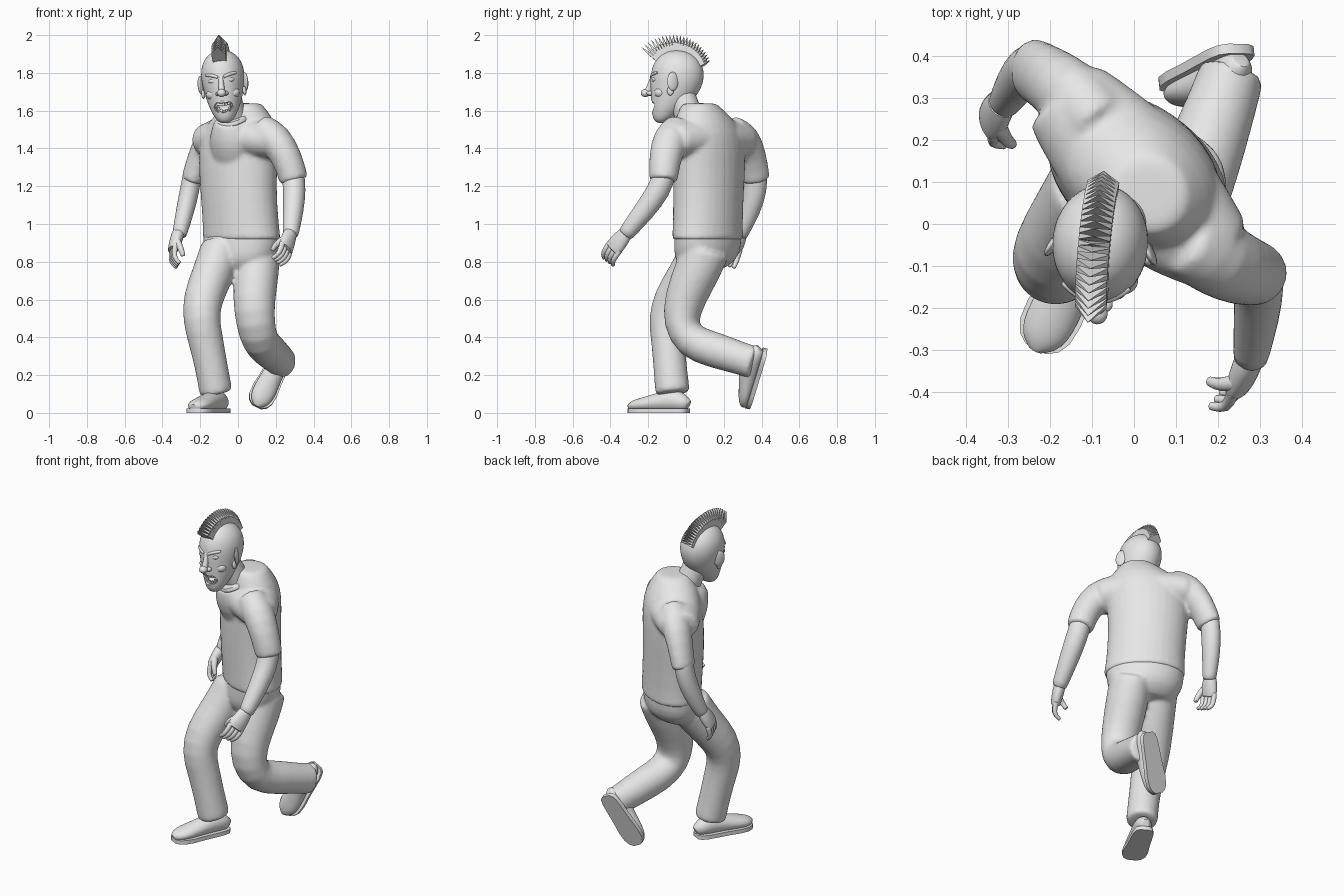
import bpy, bmesh, math
from mathutils import Vector, Matrix

cube = bpy.data.objects.get("Cube")
if cube:
    bpy.data.objects.remove(cube, do_unlink=True)

grey = bpy.data.materials.new("plain grey")
grey.use_nodes = True
grey.diffuse_color = (0.8, 0.8, 0.8, 1)
grey.node_tree.nodes["Principled BSDF"].inputs["Base Color"].default_value = (0.8, 0.8, 0.8, 1)


def select(*objs):
    bpy.ops.object.select_all(action='DESELECT')
    for o in objs:
        o.select_set(True)
    bpy.context.view_layer.objects.active = objs[0]


def modify(o, kind, **settings):
    mod = o.modifiers.new(kind.lower(), kind)
    for key, value in settings.items():
        setattr(mod, key, value)
    select(o)
    bpy.ops.object.modifier_apply(modifier=mod.name)


def smooth(o, angle=40):
    select(o)
    bpy.ops.object.shade_smooth_by_angle(angle=math.radians(angle))


def make(name, bm, matrix=None):
    if matrix:
        bm.transform(matrix)
    bmesh.ops.recalc_face_normals(bm, faces=bm.faces)
    mesh = bpy.data.meshes.new(name)
    bm.to_mesh(mesh)
    bm.free()
    mesh.materials.append(grey)
    o = bpy.data.objects.new(name, mesh)
    bpy.context.collection.objects.link(o)
    return o


def loft(name, pts, side=(1, 0, 0), normal=None, sides=16, matrix=None, level=1, crisp=True):
    """Skin elliptical rings (x, y, z, half width, half depth) along a path."""
    pts = [Vector(p) for p in pts]
    if crisp:
        pts = [pts[0], pts[0].lerp(pts[1], 0.1), *pts[1:-1], pts[-1].lerp(pts[-2], 0.1), pts[-1]]
    bm, rings = bmesh.new(), []
    for i, p in enumerate(pts):
        a, b = pts[max(i - 1, 0)], pts[min(i + 1, len(pts) - 1)]
        t = Vector(normal) if normal else Vector(b[:3]) - Vector(a[:3])
        t.normalize()
        u = Vector(side)
        u = (u - t * u.dot(t)).normalized()
        v = t.cross(u)
        rings.append([bm.verts.new(Vector(p[:3]) + u * p[3] * math.cos(k) + v * p[4] * math.sin(k))
                      for k in (math.tau * j / sides for j in range(sides))])
    for r, s in zip(rings, rings[1:]):
        for j in range(sides):
            bm.faces.new((r[j], r[j - 1], s[j - 1], s[j]))
    bm.faces.new(rings[0])
    bm.faces.new(rings[-1])
    o = make(name, bm, matrix)
    modify(o, 'SUBSURF', levels=level)
    smooth(o)
    return o


def ball(name, centre, scale, matrix, tilt=0):
    bm = bmesh.new()
    bmesh.ops.create_uvsphere(bm, u_segments=20, v_segments=12, radius=1)
    m = matrix @ Matrix.Translation(centre) @ Matrix.Rotation(tilt, 4, 'Z') @ Matrix.Diagonal((*scale, 1))
    o = make(name, bm, m)
    smooth(o)
    return o


def fuse(name, *objs):
    """Melt overlapping volumes into one skin."""
    select(*objs)
    bpy.ops.object.join()
    o = objs[0]
    o.name = name
    modify(o, 'REMESH', mode='VOXEL', voxel_size=0.011)
    modify(o, 'SMOOTH', factor=0.5, iterations=6)
    smooth(o, 60)


def heading(degrees):
    return math.cos(math.radians(degrees)), math.sin(math.radians(degrees)), 0


UP = (0, 0, 1)

# Shirt: twisted torso, shoulder yoke and two short sleeves
torso = loft("torso", [(.02, .115, .91, .235, .165), (.015, .115, 1.0, .225, .165), (0, .12, 1.2, .225, .17),
                       (0, .125, 1.38, .24, .17), (.01, .12, 1.49, .23, .16), (.025, .09, 1.57, .17, .135),
                       (.035, .07, 1.64, .09, .09)], heading(-37), UP)
yoke = loft("yoke", [(-.17, .31, 1.44, .09, .11), (-.1, .23, 1.45, .11, .14), (.04, .07, 1.46, .12, .175),
                     (.15, -.03, 1.45, .11, .13), (.21, -.075, 1.44, .09, .1)], UP)
chest = loft("chest", [(-.02, .07, 1.32, .12, .1), (-.02, .03, 1.44, .14, .13), (-.035, .0, 1.52, .11, .105),
                       (-.04, -.015, 1.555, .085, .085)], heading(-25))
left_sleeve = loft("left_sleeve", [(.12, -.03, 1.49, .09, .1), (.2, -.085, 1.45, .095, .1),
                                   (.262, -.112, 1.35, .082, .088), (.298, -.12, 1.225, .078, .076)])
right_sleeve = loft("right_sleeve", [(-.08, .23, 1.48, .09, .1), (-.145, .305, 1.45, .088, .1),
                                     (-.2, .345, 1.36, .068, .085), (-.245, .37, 1.225, .06, .078)])
fuse("shirt", torso, yoke, chest, left_sleeve, right_sleeve)

# Trousers: pelvis, planted right leg and trailing left leg
pelvis = loft("pelvis", [(.018, .115, .97, .226, .156), (.015, .115, .88, .224, .16), (.01, .105, .81, .2, .15),
                         (.0, .09, .765, .14, .1)], heading(-35), UP)
right_leg = loft("right_leg", [(-.085, .1, .87, .115, .13), (-.135, .02, .73, .112, .115),
                               (-.19, -.07, .6, .108, .11), (-.195, -.105, .49, .1, .1),
                               (-.17, -.095, .38, .095, .09), (-.142, -.085, .25, .088, .09),
                               (-.115, -.07, .1, .09, .094)])
left_leg = loft("left_leg", [(.115, .11, .88, .11, .13), (.1, .06, .75, .122, .125), (.083, -.01, .6, .115, .112),
                             (.092, -.03, .47, .105, .1), (.115, .02, .375, .1, .1),
                             (.165, .16, .33, .097, .098), (.215, .3, .285, .084, .087),
                             (.235, .365, .265, .08, .09)])
fuse("trousers", pelvis, right_leg, left_leg)


# Shoes: upper and sole share the same stations from heel to toe
def shoe(name, heel, toe, up):
    y, z = -Vector(toe).normalized(), Vector(up)
    z = (z - y * z.dot(y)).normalized()
    m = Matrix((y.cross(z), y, z)).transposed().to_4x4()
    m.translation = heel
    stations = [(0, .02, .06), (.015, .04, .08), (.05, .05, .11), (.1, .053, .12), (.18, .057, .1),
                (.25, .064, .08), (.3, .06, .068), (.33, .045, .055), (.347, .02, .04)]
    loft(name + "_upper", [(0, -s, h / 2 + .006, w, h / 2) for s, w, h in stations], matrix=m)
    bm = bmesh.new()
    rim = [(w + .007, -s) for s, w, h in stations] + [(-w - .007, -s) for s, w, h in reversed(stations)]
    base = bm.faces.new([bm.verts.new((x, y, 0)) for x, y in rim])
    top = bmesh.ops.extrude_face_region(bm, geom=[base])["geom"]
    bmesh.ops.translate(bm, vec=(0, 0, .024), verts=[g for g in top if isinstance(g, bmesh.types.BMVert)])
    smooth(make(name + "_sole", bm, m))


shoe("right_shoe", (-.075, .01, 0), (-.46, -.89, 0), UP)
shoe("left_shoe", (.25, .43, .328), (-.44, -.27, -.86), (.1, -.95, .25))


# Hands: palm, four curled fingers and a thumb
def hand(name, wrist, knuckle, tip, thumb, across, bulge):
    wrist, knuckle, tip, thumb, bulge = map(Vector, (wrist, knuckle, tip, thumb, bulge))
    across = Vector(across).normalized()
    middle = wrist.lerp(knuckle, .55)
    loft(name + "_palm", [(*wrist, .038, .034), (*middle, .054, .034), (*knuckle, .052, .026)], across)
    for i in range(4):
        off = across * (i - 1.5) * .026
        path = [knuckle.lerp(wrist, .2) + off, knuckle.lerp(tip, .5) + off + bulge, tip + off * .9]
        loft(f"{name}_finger_{i + 1}", [(*p, r, r) for p, r in zip(path, (.017, .015, .011))], across, sides=8)
    root = middle + across * .03
    path = [root, root.lerp(thumb, .5) + across * .015, thumb]
    loft(name + "_thumb", [(*p, r, r) for p, r in zip(path, (.023, .018, .013))], bulge, sides=8)


loft("left_forearm", [(.29, -.11, 1.28, .06, .06), (.3, -.14, 1.18, .062, .064), (.293, -.22, 1.07, .056, .058),
                      (.278, -.325, .94, .042, .042)])
loft("right_forearm", [(-.24, .37, 1.28, .05, .06), (-.255, .37, 1.18, .053, .062), (-.28, .34, 1.07, .05, .056),
                       (-.312, .285, .935, .038, .038)])
hand("left_hand", (.278, -.315, .955), (.25, -.39, .865), (.2, -.41, .8), (.18, -.375, .86),
     (-.5, -.65, .5), (.018, -.015, -.005))
hand("right_hand", (-.315, .29, .955), (-.345, .24, .86), (-.315, .22, .78), (-.29, .19, .83),
     (.2, -.85, .3), (-.02, 0, -.01))

# Neck and collar
loft("neck", [(.0, .05, 1.5, .08, .08), (-.03, .01, 1.58, .072, .075), (-.06, -.03, 1.7, .072, .075)])
loft("collar", [(-.028, .0, 1.545, .094, .096), (-.034, -.008, 1.568, .084, .088)])

# Head, turned and tilted a little
head_frame = (Matrix.Translation((-.075, -.045, 1.725)) @ Matrix.Rotation(math.radians(-5), 4, 'Z')
              @ Matrix.Rotation(math.radians(-5), 4, 'Y'))
head = loft("head", [(0, -.088, -.193, .03, .025), (0, -.07, -.155, .06, .066), (0, -.036, -.09, .088, .103),
                     (0, -.01, -.02, .106, .134), (0, 0, .06, .12, .147), (0, 0, .13, .108, .13),
                     (0, -.003, .178, .07, .086), (0, -.003, .196, .025, .03)],
            normal=UP, sides=20, matrix=head_frame, level=2, crisp=False)
cutter = ball("mouth_cutter", (0, -.13, -.105), (.054, .05, .032), head_frame)
modify(head, 'BOOLEAN', operation='DIFFERENCE', object=cutter, solver='EXACT')
bpy.data.objects.remove(cutter, do_unlink=True)
smooth(head)

# Paired face features
for label, s in (("left", 1), ("right", -1)):
    ball(label + "_ear", (s * .117, -.015, .02), (.011, .032, .05), head_frame, s * .5)
    ball(label + "_earlobe", (s * .11, -.028, -.03), (.01, .018, .024), head_frame)
    ball(label + "_eye", (s * .043, -.113, .035), (.026, .02, .015), head_frame)
    ball(label + "_cheek", (s * .052, -.085, -.035), (.038, .034, .03), head_frame)
    ball(label + "_nostril", (s * .02, -.145, -.035), (.014, .018, .012), head_frame)
    loft(label + "_brow", [(s * .012, -.134, .052, .01, .014), (s * .045, -.126, .066, .012, .014),
                           (s * .08, -.1, .07, .008, .01)], UP, sides=8, matrix=head_frame)

# Nose
loft("nose_bridge", [(0, -.127, .06, .014, .014), (0, -.145, .005, .016, .018), (0, -.162, -.035, .02, .02)],
     sides=10, matrix=head_frame)
ball("nose_tip", (0, -.17, -.032), (.024, .025, .021), head_frame)

# Grinning lips and teeth
xs = [i * .014 for i in range(-4, 5)]
for label, z, bend, row in (("upper", -.08, 4, -.09), ("lower", -.142, 19, -.131)):
    loft(label + "_lip", [(x, -.128 + x * x * 8, z + x * x * bend, .007, .007) for x in xs], UP, (1, 0, 0),
         sides=8, matrix=head_frame)
    bm = bmesh.new()
    for x in xs[1:-1]:
        place = Matrix.Translation((x, -.115 + x * x * 8, row + x * x * bend))
        bmesh.ops.create_cube(bm, size=1, matrix=place @ Matrix.Diagonal((.0125, .008, .018, 1)))
    make(label + "_teeth", bm, head_frame)

# Crest of hair: a fan of pointed plates, each thinning above its shoulders
bm = bmesh.new()
count = 24
for i in range(count):
    f = i / (count - 1)
    tilt = math.radians(50 - 112 * f)
    length = .252 - .058 * f
    rise = length - .11
    outline = ((-.034, 0, 1), (.034, 0, 1), (.038, rise * .62, 1), (0, rise, .1), (-.038, rise * .62, 1))
    m = Matrix.Translation((0, 0, .05)) @ Matrix.Rotation(tilt, 4, 'X') @ Matrix.Translation((0, 0, .11))
    sheets = [[bm.verts.new(m @ Vector((x, t * thick, z))) for x, z, thick in outline]
              for t in (-.007, .007)]
    bm.faces.new(sheets[0])
    bm.faces.new(sheets[1][::-1])
    for j in range(5):
        bm.faces.new((sheets[0][j], sheets[0][j - 1], sheets[1][j - 1], sheets[1][j]))
make("hair_crest", bm, head_frame)
